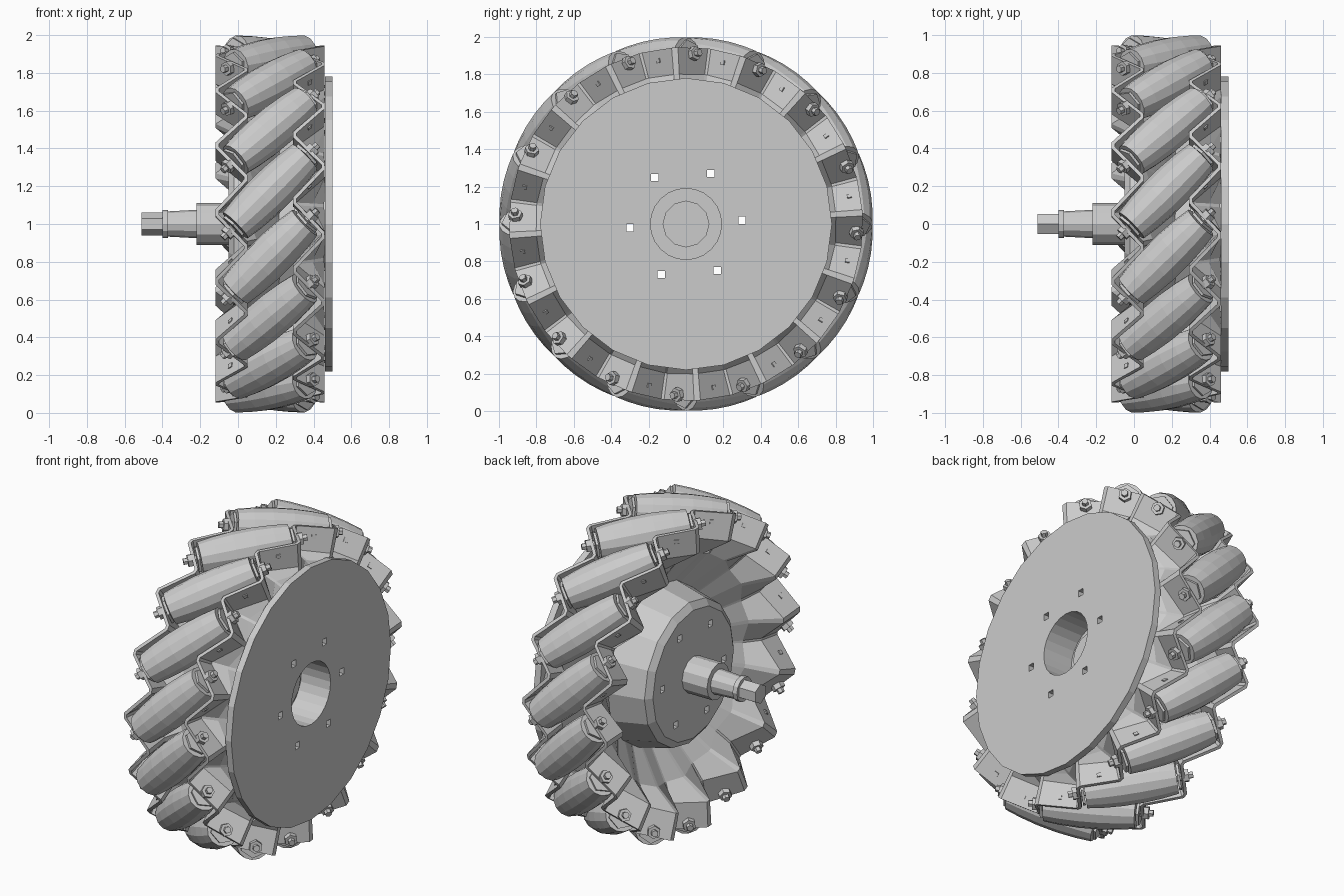
import bpy, bmesh, math
from mathutils import Matrix

if "Cube" in bpy.data.objects:
    bpy.data.objects.remove(bpy.data.objects["Cube"])

N = 16                      # rollers around the wheel
STEP = 2 * math.pi / N
R0 = 0.885                  # radius of the roller axes
MID = 0.17                  # middle plane of the wheel
HUB = Matrix.Translation((0, 0, 1))


def make_object(name, mesh, matrix=None):
    ob = bpy.data.objects.new(name, mesh)
    bpy.context.collection.objects.link(ob)
    ob.matrix_world = matrix or Matrix()
    return ob


def skin_rings(name, rings_co, closed=False, caps=False):
    """Join equal rings of points with quads."""
    bm = bmesh.new()
    rings = [[bm.verts.new(co) for co in ring] for ring in rings_co]
    n = len(rings[0])
    pairs = list(zip(rings, rings[1:]))
    if closed:
        pairs.append((rings[-1], rings[0]))
    for a, b in pairs:
        for i in range(n):
            j = (i + 1) % n
            bm.faces.new((a[i], a[j], b[j], b[i]))
    if caps:
        bm.faces.new(rings[0])
        bm.faces.new(rings[-1])
    bmesh.ops.recalc_face_normals(bm, faces=bm.faces)
    me = bpy.data.meshes.new(name)
    bm.to_mesh(me)
    bm.free()
    return me


def lathe_mesh(name, profile, sides, closed=False, turn=0.0):
    """Spin (x, radius) points about the x axis; flat facets."""
    angles = [turn + 2 * math.pi * i / sides for i in range(sides)]
    rings = [[(x, r * math.cos(a), r * math.sin(a)) for a in angles] for x, r in profile]
    return skin_rings(name, rings, closed, not closed)


def folded_plate(name, rows, s):
    """Zigzag ring: rows of (radius, centre x, fold strength); s = 1 right, -1 left."""
    # one period: end flange, short flat, web along the roller, short flat
    period = [(-0.075, 0.28), (0.075, 0.13), (0.075, 0.105), (-0.075, -0.045)]
    rings = []
    for r, cx, amp in rows:
        ring = []
        for k in range(N):
            for dx, u in period:
                a = s * ((0.5 - k) * STEP + u / R0)
                ring.append((cx + s * dx * amp, -r * math.cos(a), r * math.sin(a)))
        rings.append(ring)
    ob = make_object(name, skin_rings(name, rings), HUB)
    mod = ob.modifiers.new("thickness", 'SOLIDIFY')
    mod.thickness = 0.02
    mod.offset = 0


# folded side plates that carry the rollers, fading into smooth dishes
folded_plate("right_plate", [(0.945, 0.375, 1), (0.80, 0.375, 1), (0.755, 0.42, 0.4), (0.72, 0.45, 0)], 1)
folded_plate("left_plate", [(0.945, -0.035, 1), (0.79, -0.035, 1), (0.68, 0.07, 0.25), (0.46, 0.22, 0)], -1)

# rollers, axles with nuts, and small rivets on the webs
roller = lathe_mesh("roller", [(-0.26, 0.07), (-0.26, 0.095), (-0.17, 0.107), (-0.06, 0.115),
                               (0.06, 0.115), (0.17, 0.107), (0.26, 0.095), (0.26, 0.07)], 14)
half = [(0.355, 0.02), (0.33, 0.02), (0.33, 0.038), (0.298, 0.038), (0.298, 0.025),
        (0.28, 0.025), (0.28, 0.08), (0.265, 0.08), (0.265, 0.025)]
axle = lathe_mesh("axle", [(-x, r) for x, r in half] + half[::-1], 6)
rivet = lathe_mesh("rivet", [(-0.012, 0.018), (0.012, 0.018)], 4, turn=math.pi / 4)
tilt = Matrix.Rotation(-math.pi / 4, 4, 'Y')
for k in range(N):
    spin = HUB @ Matrix.Rotation(-(k + 0.5) * STEP, 4, 'X')
    place = spin @ Matrix.Translation((MID, -R0, 0)) @ tilt
    make_object("roller", roller, place)
    make_object("axle", axle, place)
    for s in (1, -1):
        make_object("web_rivet", rivet,
                    spin @ Matrix.Translation((MID + s * 0.205, -R0, s * 0.03)) @ tilt.inverted())

# outer cover disc with bore, and inner drum
cover = make_object("cover_disc", lathe_mesh("cover_disc", [
    (0.50, 0.19), (0.50, 0.78), (0.46, 0.78), (0.46, 0.23), (0.28, 0.23), (0.28, 0.19)],
    24, closed=True), HUB)
drum = make_object("drum", lathe_mesh("drum", [
    (-0.05, 0.395), (-0.02, 0.435), (0.20, 0.485), (0.30, 0.485)], 16), HUB)

# six bolt holes running right through
cut_mesh = lathe_mesh("hole_cutter", [(-0.3, 0.028), (0.7, 0.028)], 4, turn=math.pi / 4)
for i in range(6):
    a = math.radians(4 + 60 * i)
    cutter = make_object("hole_cutter", cut_mesh,
                         Matrix.Translation((0, 0.3 * math.cos(a), 1 + 0.3 * math.sin(a))))
    cutter.hide_render = True
    cutter.hide_set(True)
    for ob in (cover, drum):
        mod = ob.modifiers.new("hole", 'BOOLEAN')
        mod.operation = 'DIFFERENCE'
        mod.object = cutter

# stepped shaft with hexagonal end
make_object("shaft", lathe_mesh("shaft", [
    (0.34, 0.125), (0.28, 0.125), (0.28, 0.11), (-0.22, 0.11), (-0.22, 0.075), (-0.37, 0.067),
    (-0.37, 0.075), (-0.40, 0.075), (-0.40, 0.03)], 12), HUB)
make_object("shaft_end", lathe_mesh("shaft_end", [(-0.51, 0.06), (-0.39, 0.06)], 6, turn=math.pi / 6), HUB)
